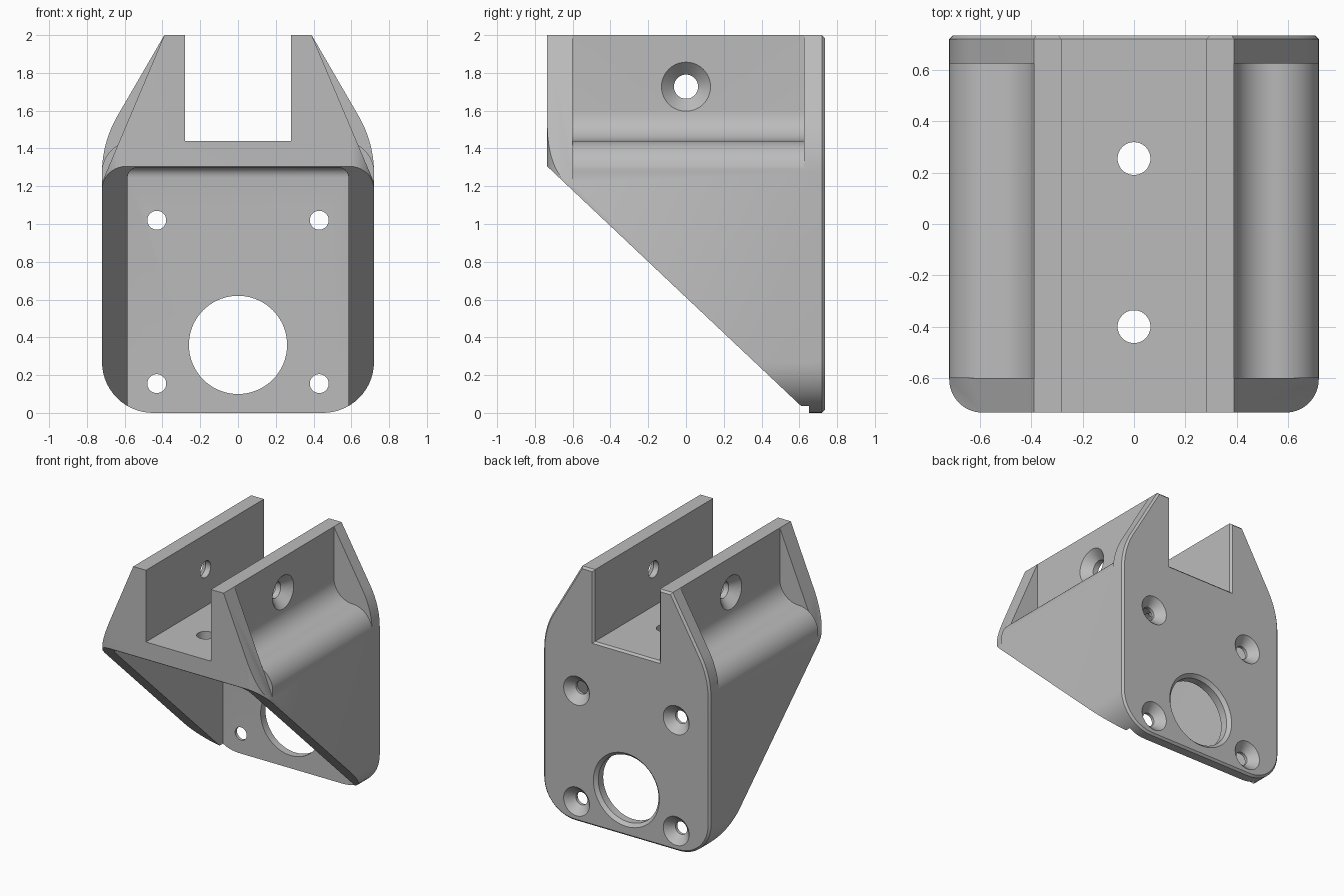
import bpy, bmesh
from math import sin, cos, radians
from mathutils import Vector

cube = bpy.data.objects.get("Cube")
if cube:
    bpy.data.objects.remove(cube)

HALF_W, BACK, FRONT = 0.72, 0.735, -0.735


def arc(cx, cz, r, a0, a1, n=14):
    angles = [radians(a0 + (a1 - a0) * i / n) for i in range(n + 1)]
    return [(cx + r * cos(a), cz + r * sin(a)) for a in angles]


def make_object(name, bm):
    bmesh.ops.recalc_face_normals(bm, faces=bm.faces)
    mesh = bpy.data.meshes.new(name)
    bm.to_mesh(mesh)
    bm.free()
    obj = bpy.data.objects.new(name, mesh)
    bpy.context.collection.objects.link(obj)
    return obj


def prism(points, axis, start, end):
    """Extrude a 2D outline along x, y or z."""
    place = {"x": lambda p, t: (t, p[0], p[1]),
             "y": lambda p, t: (p[0], t, p[1]),
             "z": lambda p, t: (p[0], p[1], t)}[axis]
    bm = bmesh.new()
    a = [bm.verts.new(place(p, start)) for p in points]
    b = [bm.verts.new(place(p, end)) for p in points]
    bm.faces.new(a)
    bm.faces.new(b)
    for i in range(len(a)):
        j = (i + 1) % len(a)
        bm.faces.new((a[i], a[j], b[j], b[i]))
    bmesh.ops.recalc_face_normals(bm, faces=bm.faces)
    return bm


def countersunk(origin, direction, r, sink, length, n=40):
    """Turned cutter: wide mouth, cone, then straight bore."""
    d = Vector(direction)
    u = d.orthogonal().normalized()
    v = d.cross(u)
    bm = bmesh.new()
    rings = []
    for radius, t in ((sink, -0.05), (sink, 0), (r, sink - r), (r, length)):
        rings.append([bm.verts.new(Vector(origin) + d * t + radius *
                      (u * cos(radians(360 * i / n)) + v * sin(radians(360 * i / n))))
                      for i in range(n)])
    for p, q in zip(rings, rings[1:]):
        for i in range(n):
            j = (i + 1) % n
            bm.faces.new((p[i], p[j], q[j], q[i]))
    bm.faces.new(rings[0])
    bm.faces.new(rings[-1])
    return bm


def mirrored(points, side):
    return [(side * x, z) for x, z in points]


# Main body: outline with rounded base, shoulders and top slot
half = (arc(HALF_W - 0.27, 0.27, 0.27, -90, 0)
        + arc(0.12, 1.27, 0.6, 0, 30)
        + [(0.39, 2), (0.28, 2), (0.28, 1.44)])
outline = half + mirrored(half, -1)[::-1]
bm = prism(outline, "y", FRONT, BACK)
back_edges = [e for e in bm.edges if all(v.co.y > BACK - 0.001 for v in e.verts)]
bmesh.ops.bevel(bm, geom=back_edges, offset=0.015, segments=1, affect="EDGES")
bracket = make_object("mounting_bracket", bm)


def cut(bm):
    cutter = make_object("cutter", bm)
    cutter.hide_render = True
    mod = bracket.modifiers.new("cut", "BOOLEAN")
    mod.operation = "DIFFERENCE"
    mod.solver = "EXACT"
    mod.object = cutter
    bpy.ops.object.select_all(action="DESELECT")
    bracket.select_set(True)
    bpy.context.view_layer.objects.active = bracket
    bpy.ops.object.modifier_apply(modifier=mod.name)
    bpy.data.objects.remove(cutter)


for side in (-1, 1):
    # Side recess between the end ribs, flowing out to the side wall
    recess = ([(0.39, 2.2)] + arc(0.55, 1.6, 0.16, 180, 270)
              + arc(0.55, 1.268, 0.172, 90, 0)[1:] + [(0.9, 1.268), (0.9, 2.2)])
    cut(prism(mirrored(recess, side), "y", -0.6, 0.625))

    # Straight slope on the front rib
    slope = [(0.39, 2), (0.72, 1.22), (0.9, 0.795), (0.9, 2.2), (0.39, 2.2)]
    cut(prism(mirrored(slope, side), "y", -0.9, -0.6))

    # Rounded upright front corner
    corner = arc(HALF_W - 0.13, FRONT + 0.13, 0.13, -90, 0) + [
        (0.9, FRONT + 0.13), (0.9, -0.9), (HALF_W - 0.13, -0.9)]
    cut(prism(mirrored(corner, side), "z", -0.1, 2.2))

# Diagonal underside
cut(prism([(-0.9, 1.461), (0.65, -0.002), (0.65, -0.2), (-0.9, -0.2)], "x", -1, 1))

# Inner cavity with softened ceiling edges
bm = prism([(-0.9, -0.3), (0.65, -0.3), (0.65, 1.3), (-0.9, 1.3)], "x", -0.585, 0.585)
soft = [e for e in bm.edges if all(v.co.z > 1.2 for v in e.verts)
        and any(v.co.y > 0 for v in e.verts)]
bmesh.ops.bevel(bm, geom=soft, offset=0.055, segments=6, profile=0.5, affect="EDGES")
cut(bm)

# Large opening and four screw holes in the back plate
cut(countersunk((0, BACK, 0.36), (0, -1, 0), 0.26, 0.285, 0.25, 72))
for x in (-0.43, 0.43):
    for z in (0.155, 1.02):
        cut(countersunk((x, BACK, z), (0, -1, 0), 0.05, 0.112, 0.2))

# Screw holes through the upright walls and the slot floor
for side in (-1, 1):
    cut(countersunk((side * 0.39, 0, 1.727), (-side, 0, 0), 0.064, 0.13, 0.2))
for y in (-0.4, 0.255):
    cut(countersunk((0, y, 1.3), (0, 0, 1), 0.064, 0.13, 0.25))

# Single grey finish
grey = bpy.data.materials.new("plain grey")
grey.use_nodes = True
colour = (0.5, 0.5, 0.5, 1)
grey.diffuse_color = colour
grey.node_tree.nodes["Principled BSDF"].inputs["Base Color"].default_value = colour
bracket.data.materials.clear()
bracket.data.materials.append(grey)

bpy.ops.object.select_all(action="DESELECT")
bracket.select_set(True)
bpy.context.view_layer.objects.active = bracket
bpy.ops.object.shade_smooth_by_angle(angle=radians(30))
